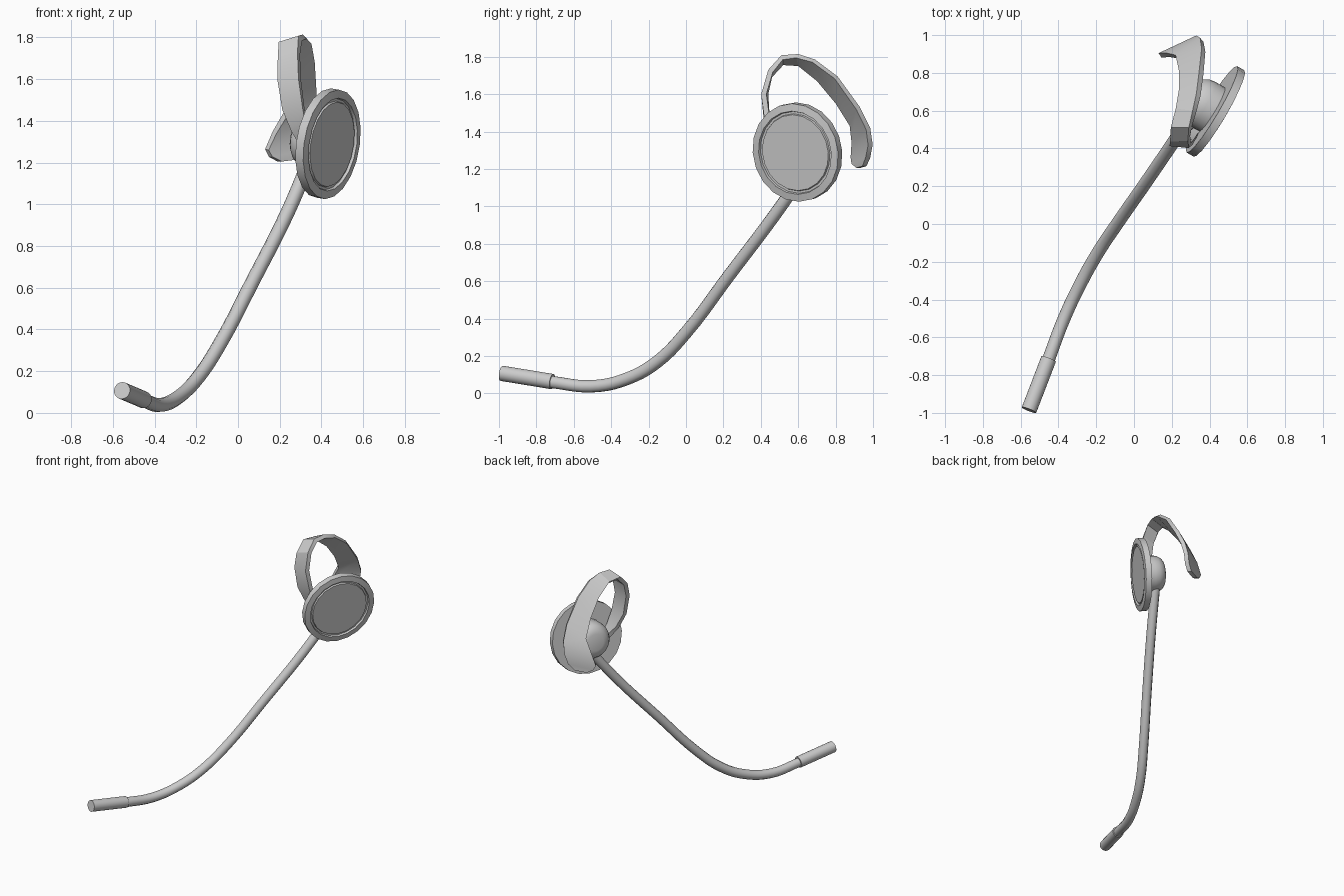
import bpy, bmesh, math
from mathutils import Vector

if "Cube" in bpy.data.objects:
    bpy.data.objects.remove(bpy.data.objects["Cube"])

CENTER = Vector((0.433, 0.595, 1.29))          # middle of the ear disc
AXIS = Vector((0.85, -0.5, -0.14)).normalized()  # disc faces this way


def finish(name, bm, angle=30):
    bmesh.ops.remove_doubles(bm, verts=bm.verts, dist=1e-5)
    bmesh.ops.recalc_face_normals(bm, faces=bm.faces)
    me = bpy.data.meshes.new(name)
    bm.to_mesh(me)
    bm.free()
    ob = bpy.data.objects.new(name, me)
    bpy.context.collection.objects.link(ob)
    bpy.ops.object.select_all(action='DESELECT')
    ob.select_set(True)
    bpy.context.view_layer.objects.active = ob
    bpy.ops.object.shade_smooth_by_angle(angle=math.radians(angle))
    return ob


def bridge(bm, rings):
    for a, b in zip(rings, rings[1:]):
        n = len(a)
        for i in range(n):
            j = (i + 1) % n
            bm.faces.new((a[i], a[j], b[j], b[i]))
    bm.faces.new(rings[0])
    bm.faces.new(rings[-1])


def lathe(name, profile, origin, axis, sides):
    """Turn (radius, height) points around an axis, capping both ends."""
    rot = axis.to_track_quat('Z', 'Y')
    bm = bmesh.new()
    rings = []
    for r, h in profile:
        rings.append([bm.verts.new(origin + rot @ Vector((
            r * math.cos(math.tau * i / sides),
            r * math.sin(math.tau * i / sides), h))) for i in range(sides)])
    bridge(bm, rings)
    return finish(name, bm)


# ear disc with stepped rim and shallow groove
lathe("ear_disc", [(0.2, -0.024), (0.265, -0.024), (0.265, 0.02), (0.225, 0.026),
                   (0.221, 0.012), (0.209, 0.012), (0.205, 0.022)],
      CENTER, AXIS, 20)

# rounded hub behind the disc
lathe("ear_hub", [(0.06, -0.17), (0.09, -0.162), (0.115, -0.143), (0.13, -0.115),
                  (0.135, -0.08), (0.135, -0.015)], CENTER, AXIS, 24)

# microphone boom
path = [(0.34, 0.645, 1.20), (0.235, 0.475, 0.955), (0.07, 0.23, 0.63),
        (-0.09, 0.0, 0.325), (-0.19, -0.15, 0.172), (-0.28, -0.31, 0.08),
        (-0.37, -0.5, 0.038), (-0.457, -0.73, 0.062)]
cu = bpy.data.curves.new("boom", 'CURVE')
cu.dimensions = '3D'
cu.bevel_depth = 0.034
cu.bevel_resolution = 3
cu.resolution_u = 5
cu.use_fill_caps = True
sp = cu.splines.new('BEZIER')
sp.bezier_points.add(len(path) - 1)
for p, co in zip(sp.bezier_points, path):
    p.co = co
    p.handle_left_type = p.handle_right_type = 'AUTO'
bpy.context.collection.objects.link(bpy.data.objects.new("boom", cu))

# microphone capsule at the tip
tail, tip = Vector((-0.452, -0.715, 0.063)), Vector((-0.556, -0.985, 0.107))
length = (tip - tail).length
lathe("microphone", [(0.041, 0), (0.041, length)], tail, (tip - tail).normalized(), 20)

# ear hook: wide band given by its inner-left and outer-right edges
left = [(0.33, 0.52, 1.28), (0.265, 0.47, 1.36), (0.22, 0.445, 1.46), (0.2, 0.44, 1.6),
        (0.203, 0.46, 1.69), (0.212, 0.52, 1.755), (0.24, 0.6, 1.75), (0.26, 0.7, 1.67),
        (0.26, 0.8, 1.55), (0.24, 0.875, 1.43), (0.185, 0.885, 1.34),
        (0.147, 0.88, 1.26), (0.165, 0.885, 1.228), (0.21, 0.91, 1.205)]
right = [(0.345, 0.49, 1.28), (0.33, 0.455, 1.35), (0.31, 0.42, 1.46), (0.29, 0.402, 1.6),
         (0.285, 0.44, 1.73), (0.29, 0.51, 1.808), (0.31, 0.6, 1.814), (0.33, 0.69, 1.785),
         (0.345, 0.81, 1.695), (0.358, 0.93, 1.53), (0.35, 0.985, 1.42),
         (0.33, 0.998, 1.33), (0.31, 0.985, 1.26), (0.27, 0.965, 1.215)]
L = [Vector(p) for p in left]
R = [Vector(p) for p in right]
mid = [(a + b) / 2 for a, b in zip(L, R)]
bm = bmesh.new()
rings = []
for i, (a, b) in enumerate(zip(L, R)):
    tangent = mid[min(i + 1, len(mid) - 1)] - mid[max(i - 1, 0)]
    out = (b - a).cross(tangent).normalized()
    if out.dot(mid[i] - Vector((0.28, 0.68, 1.4))) < 0:
        out = -out
    t = out * 0.03
    rings.append([bm.verts.new(v) for v in (a, a + t, b, b - t)])
bridge(bm, rings)
finish("ear_hook", bm, 25)
